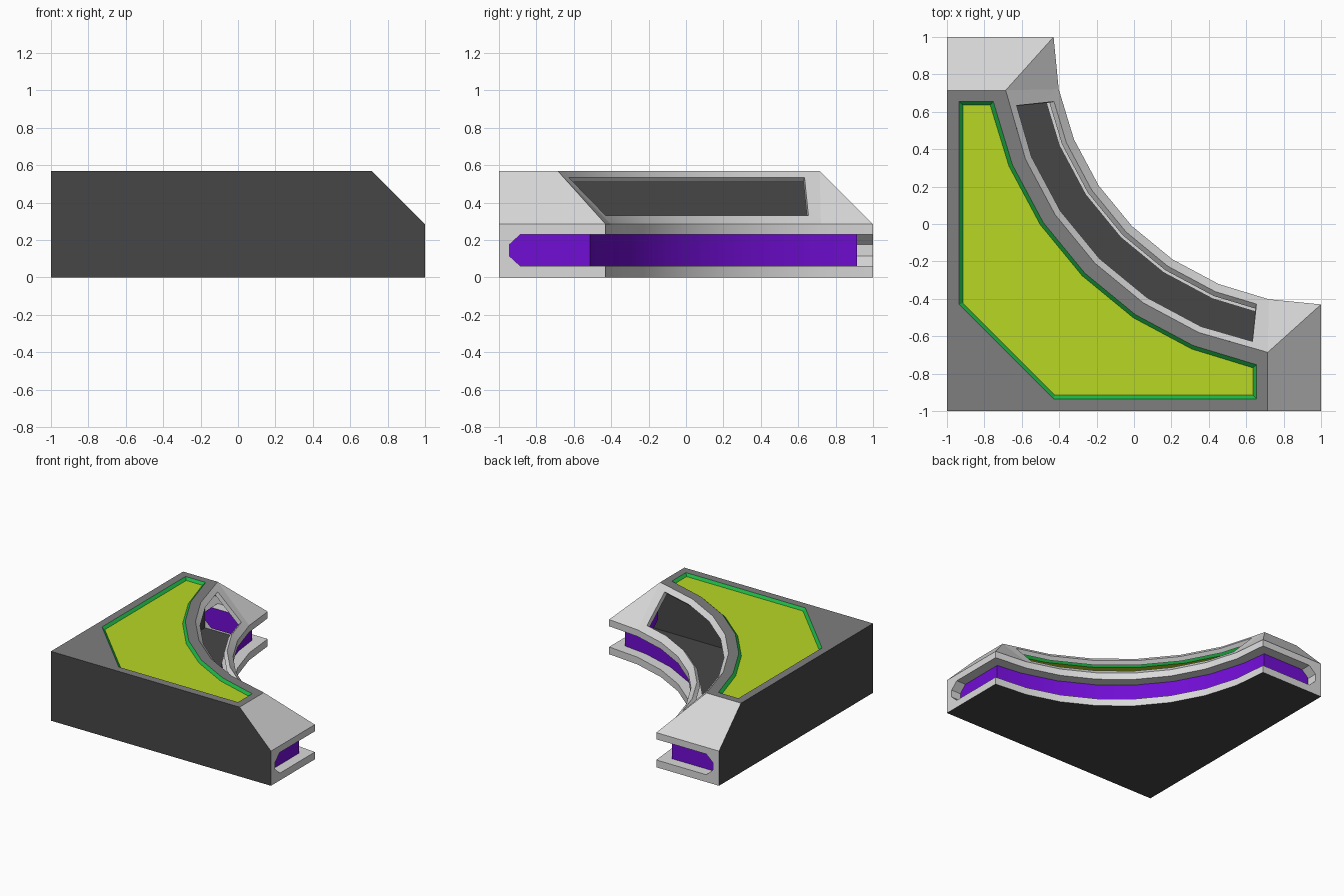
import bpy
from math import sin, cos, asin, radians, degrees
from mathutils import Vector

cube = bpy.data.objects.get("Cube")
if cube:
    bpy.data.objects.remove(cube, do_unlink=True)


def material(name, rgb):
    m = bpy.data.materials.new(name)
    m.use_nodes = True
    m.diffuse_color = (*rgb, 1)
    m.node_tree.nodes["Principled BSDF"].inputs["Base Color"].default_value = (*rgb, 1)
    return m


LIGHT = material("light grey", (0.70, 0.70, 0.70))
MID = material("mid grey", (0.21, 0.21, 0.21))
DARK = material("dark grey", (0.062, 0.062, 0.062))
PURPLE = material("purple", (0.165, 0.004, 0.66))
LIME = material("lime", (0.48, 0.68, 0.017))
GREEN = material("green", (0.013, 0.47, 0.06))

# Key sizes
LIP, SLOT_LOW, SLOT_HIGH, TOP = 0.285, 0.06, 0.23, 0.57
R_OUT, R_SLOT, R_TOP, R_PANEL = 1.43, 1.515, 1.71, 1.786
EDGE, SLOT_X = 0.715, 0.915
STEP = 11.25


def arc(r, a, z=0.0):
    """Point on the quarter circle centred on the open corner."""
    a = radians(a)
    return Vector((1 - r * sin(a), 1 - r * cos(a), z))


def arc_row(r, z, x_end):
    """Faceted arc from x = x_end to the mirrored point y = x_end."""
    first = degrees(asin((1 - x_end) / r))
    inner = [k * STEP for k in range(1, 8) if k * STEP > first + 5]
    inner = [a for a in inner if a < 85 - first]
    return [arc(r, a, z) for a in [first] + inner + [90 - first]]


def swap(p):
    return Vector((p[1], p[0], p[2]))


def both(faces):
    """Add copies mirrored across the diagonal."""
    return faces + [[swap(p) for p in reversed(f)] for f in faces]


def strip(a, b):
    return [[a[i], a[i + 1], b[i + 1], b[i]] for i in range(len(a) - 1)]


def part(name, mat, faces, toward=None):
    """Mesh from polygons, with every face turned toward a point."""
    verts, polys, index = [], [], {}
    for f in faces:
        ids = []
        for p in f:
            key = tuple(round(c, 4) for c in p)
            if key not in index:
                index[key] = len(verts)
                verts.append(key)
            if index[key] not in ids:
                ids.append(index[key])
        if len(ids) > 2:
            polys.append(ids)
    mesh = bpy.data.meshes.new(name)
    mesh.from_pydata(verts, [], polys)
    mesh.update()
    if toward:
        for p in mesh.polygons:
            if p.normal.dot(Vector(toward) - p.center) < 0:
                p.flip()
    mesh.materials.append(mat)
    obj = bpy.data.objects.new(name, mesh)
    bpy.context.collection.objects.link(obj)
    bpy.ops.object.select_all(action="DESELECT")
    obj.select_set(True)
    bpy.context.view_layer.objects.active = obj
    bpy.ops.object.shade_smooth_by_angle()
    return obj


OUTSIDE = (9, 9, 9)

# Base and the two straight outer walls
side = [(-1, -1, 0), (1, -1, 0), (1, -1, LIP), (EDGE, -1, TOP), (-1, -1, TOP)]
floor = [(-1, -1, 0), (1, -1, 0)] + [arc(R_OUT, k * STEP) for k in range(9)] + [(-1, 1, 0)]
part("base_plate", DARK, [floor], (0, 0, -9))
part("outer_walls", DARK, both([side]), (-9, -9, 0))

# Curved lips above and below the slot
lips = []
for low, high in ((0, SLOT_LOW), (SLOT_HIGH, LIP)):
    lips += strip([arc(R_OUT, k * STEP, low) for k in range(9)],
                  [arc(R_OUT, k * STEP, high) for k in range(9)])
part("curved_lips", LIGHT, lips, (9, 9, 0.15))

# End faces with a pointed notch
y_out = 1 - R_OUT
notch = [(y_out, SLOT_LOW), (-0.885, SLOT_LOW), (-0.945, 0.115),
         (-0.945, 0.175), (-0.885, SLOT_HIGH), (y_out, SLOT_HIGH)]
end = [(-1, 0), (y_out, 0)] + notch + [(y_out, LIP), (-1, LIP)]
part("end_faces", LIGHT, both([[(1, y, z) for y, z in end]]), OUTSIDE)

# Slot floor, ceiling and pointed ends
slot_walls = []
for z in (SLOT_LOW, SLOT_HIGH):
    plate = [arc(R_OUT, k * STEP, z) for k in range(9)]
    plate += [Vector((-0.885, 1, z)), Vector((-0.885, SLOT_X, z))]
    plate += arc_row(R_SLOT, z, SLOT_X)[::-1]
    plate += [Vector((SLOT_X, -0.885, z)), Vector((1, -0.885, z))]
    slot_walls.append(plate)
tip = notch[1:5]
slot_walls += both(strip([(1, y, z) for y, z in tip], [(SLOT_X, y, z) for y, z in tip]))
part("slot_walls", LIGHT, slot_walls, (1.5, 1.5, 0.145))

# Purple band at the back of the slot
row_low = arc_row(R_SLOT, SLOT_LOW, SLOT_X)
row_high = arc_row(R_SLOT, SLOT_HIGH, SLOT_X)
band_end = [row_low[0]] + [(SLOT_X, y, z) for y, z in tip] + [row_high[0]]
part("slot_band", PURPLE, strip(row_low, row_high) + both([band_end]), (9, 9, 0.145))

# Sloped shoulder with a long window opening
lower = [arc(R_OUT, k * STEP, LIP) for k in range(1, 8)]
upper = arc_row(R_TOP, TOP, EDGE)
WINDOW_END = 0.23


def with_window_ends(row):
    return ([row[0], row[0].lerp(row[1], WINDOW_END)] + row[1:-1]
            + [row[-1].lerp(row[-2], WINDOW_END), row[-1]])


low_row, top_row = with_window_ends(lower), with_window_ends(upper)
rows = [[a.lerp(b, t) for a, b in zip(low_row, top_row)] for t in (0, 0.158, 0.877, 1)]
shoulder = strip(rows[0], rows[1]) + strip(rows[2], rows[3])
middle = strip(rows[1], rows[2])
shoulder += [middle[0], middle[-1]]
corner, hip = Vector((1, y_out, LIP)), upper[0]
shoulder += both([[corner, lower[0], hip],
                  [(1, -1, LIP), corner, hip, (EDGE, -1, TOP)]])
part("shoulder", LIGHT, shoulder, OUTSIDE)


# Thin rim running inward around the window
def sunk(p):
    away = Vector((p.x - 1, p.y - 1, 0)).normalized()
    return p + (away - Vector((0, 0, 1))) * 0.025


rim = rows[1][1:-1] + rows[2][1:-1][::-1]
rim.append(rim[0])
part("window_rim", LIGHT, strip(rim, [sunk(p) for p in rim]))


# Top surface with a sunken panel
def panel_outline(inset, z):
    near, far, cut = -0.935 + inset, 0.655 - inset, -0.43 + inset * 0.4
    a, b = Vector((cut, near, z)), Vector((far, near, z))
    return [a, b] + arc_row(R_PANEL + inset, z, far) + [swap(b), swap(a), a]


corner_top = Vector((-1, -1, TOP))
top_edge = [corner_top, Vector((EDGE, -1, TOP))] + upper + [Vector((-1, EDGE, TOP)), corner_top, corner_top]
opening = panel_outline(0, TOP)
recess = panel_outline(0.02, TOP - 0.02)
part("top_frame", MID, strip(top_edge, opening), (0, 0, 9))
part("panel_border", GREEN, strip(opening, recess), (-0.3, -0.3, 9))
part("top_panel", LIME, [recess[:-1]], (0, 0, 9))
